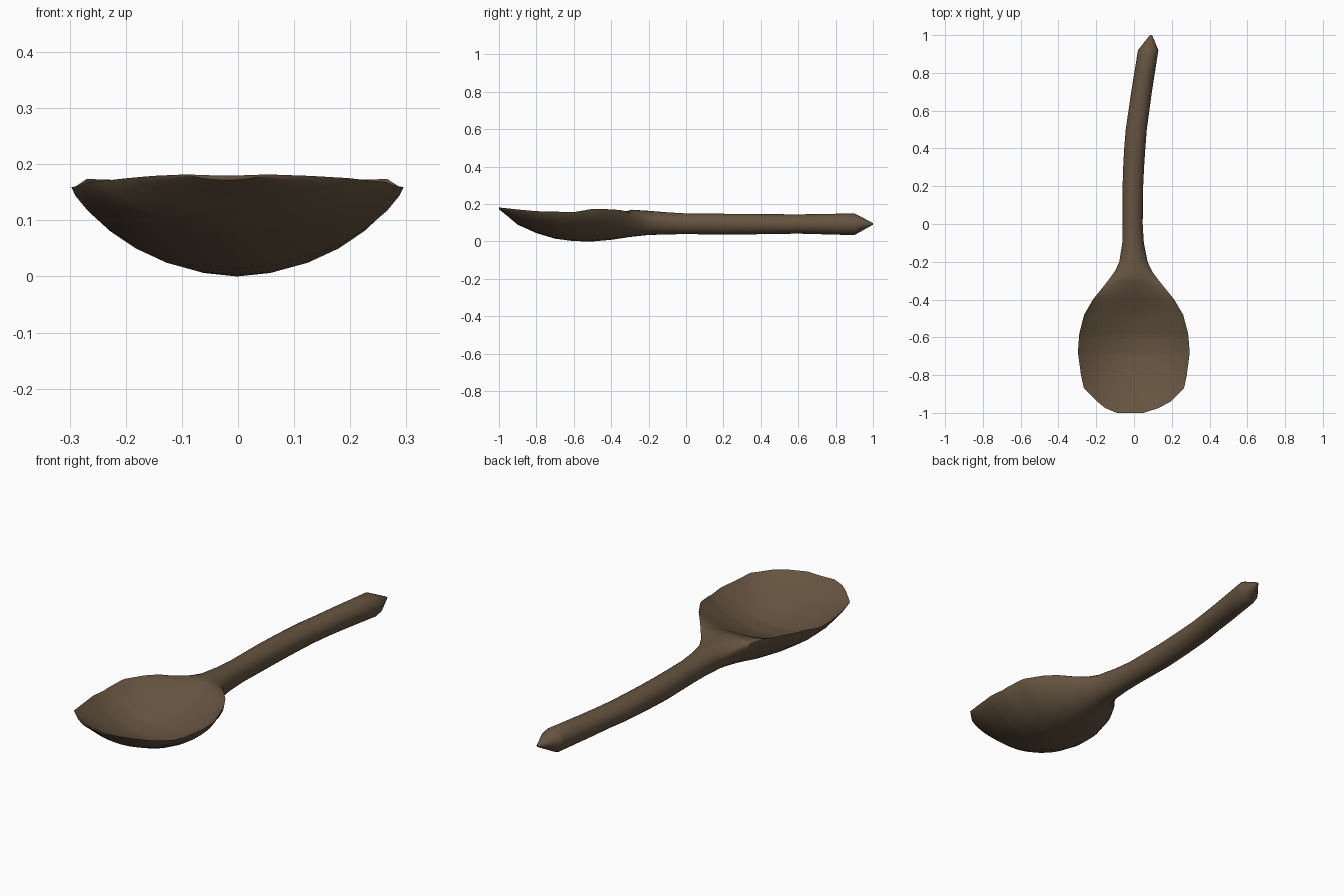
import bpy, bmesh, math

cube = bpy.data.objects.get("Cube")
if cube:
    bpy.data.objects.remove(cube, do_unlink=True)

# Profile curves along the length: (y, value)
HALF_WIDTH = [(-1, .07), (-.975, .14), (-.94, .195), (-.87, .265), (-.8, .28), (-.68, .296),
              (-.58, .288), (-.48, .262), (-.4, .215), (-.3, .135), (-.25, .098), (-.2, .075),
              (-.1, .057), (0, .053), (.4, .056), (.92, .054), (1, .006)]
CENTRE = [(-1, -.02), (-.94, 0), (-.2, -.003), (0, -.007), (.2, -.006), (.35, 0), (.5, .012),
          (.7, .04), (.92, .075), (1, .09)]
BOTTOM = [(-1, .172), (-.95, .132), (-.9, .09), (-.8, .045), (-.7, .015), (-.6, .002), (-.5, 0),
          (-.4, .009), (-.3, .024), (-.2, .035), (0, .04), (.2, .036), (.6, .042), (.9, .034),
          (1, .09)]
RIM = [(-1, .182), (-.9, .171), (-.8, .162), (-.6, .157), (-.5, .174), (-.4, .172),
       (-.35, .168), (-.3, .154), (-.2, .11), (0, .095), (.9, .093), (1, .095)]
TOP = [(-1, .18), (-.95, .145), (-.9, .114), (-.8, .073), (-.7, .046), (-.6, .048),
       (-.5, .078), (-.45, .1), (-.4, .126), (-.35, .152), (-.29, .17), (-.2, .164),
       (-.1, .156), (0, .15), (.6, .145), (.9, .15), (1, .099)]
ROUNDNESS = [(-1, 1), (-.55, 1), (-.35, .55), (-.15, 0), (1, 0)]  # 1 = bowl, 0 = round handle
SIDES = 28


def sample(keys, y):
    """Read a profile curve at y."""
    for (y0, a), (y1, b) in zip(keys, keys[1:]):
        if y <= y1:
            return a + (b - a) * (y - y0) / (y1 - y0)
    return keys[-1][1]


def section(bm, y):
    """One closed ring: across the upper face, then round the underside."""
    w, cx, low, rim, top, bowl = (sample(k, y) for k in
                                  (HALF_WIDTH, CENTRE, BOTTOM, RIM, TOP, ROUNDNESS))
    ring = []
    for i in range(SIDES):
        a = math.tau * i / SIDES
        s = abs(math.sin(a))
        if s < 1e-6:
            z = rim
        elif i < SIDES / 2:
            z = rim + (top - rim) * s ** (1 + bowl * .9)
        else:
            z = rim + (low - rim) * s ** (1 + bowl * .5)
        ring.append(bm.verts.new((cx + w * math.cos(a), y, z)))
    return ring


# Wooden spoon: sections skinned from bowl lip to handle tip
stations = sorted({k[0] for k in HALF_WIDTH + BOTTOM + TOP}
                  | {-.15, .1, .3, .5, .7, .8})
bm = bmesh.new()
rings = [section(bm, y) for y in stations]
for r0, r1 in zip(rings, rings[1:]):
    for i in range(SIDES):
        j = (i + 1) % SIDES
        bm.faces.new((r0[i], r0[j], r1[j], r1[i]))
bm.faces.new(rings[0])
bm.faces.new(rings[-1])
bmesh.ops.recalc_face_normals(bm, faces=bm.faces)

mesh = bpy.data.meshes.new("spoon")
bm.to_mesh(mesh)
bm.free()
spoon = bpy.data.objects.new("spoon", mesh)
bpy.context.collection.objects.link(spoon)

# Dark brown wood
wood = bpy.data.materials.new("dark brown wood")
wood.use_nodes = True
colour = (.13, .088, .051, 1)
wood.diffuse_color = colour
wood.node_tree.nodes["Principled BSDF"].inputs["Base Color"].default_value = colour
mesh.materials.append(wood)

# Smooth surface with crisp rim and tip
bpy.ops.object.select_all(action="DESELECT")
spoon.select_set(True)
bpy.context.view_layer.objects.active = spoon
bpy.ops.object.shade_smooth_by_angle(angle=math.radians(40))
